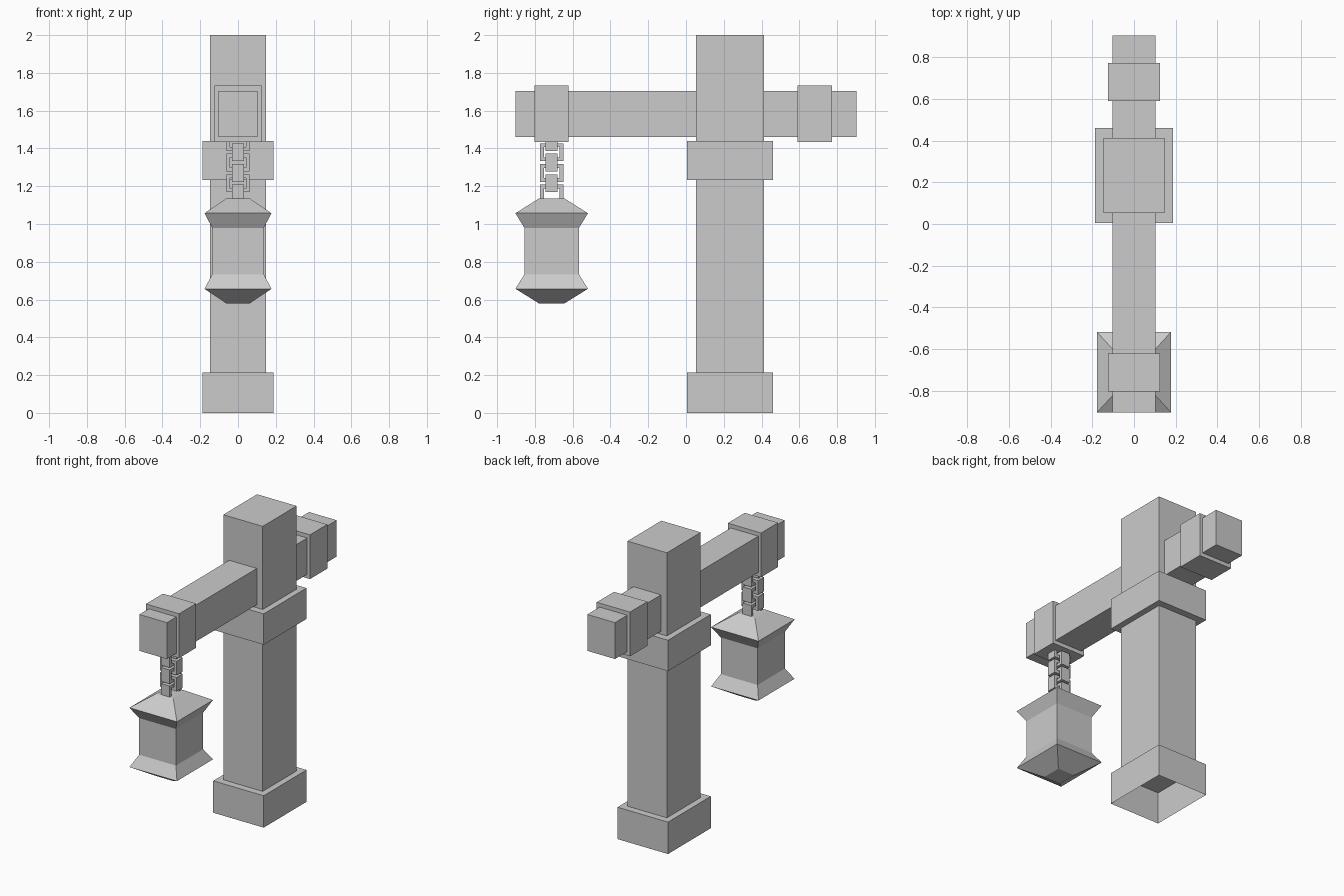
import bpy, bmesh

if "Cube" in bpy.data.objects:
    bpy.data.objects.remove(bpy.data.objects["Cube"])

LANTERN_Y = -0.711
POST_Y = 0.233
CORNERS = [(-1, -1), (1, -1), (1, 1), (-1, 1)]


def finish(name, bm):
    bmesh.ops.recalc_face_normals(bm, faces=bm.faces[:])
    mesh = bpy.data.meshes.new(name)
    bm.to_mesh(mesh)
    bm.free()
    obj = bpy.data.objects.new(name, mesh)
    bpy.context.collection.objects.link(obj)
    return obj


def loft(name, cy, rings, open_bottom=False):
    """Stack rectangular rings (half_x, half_y, z) centred on (0, cy)."""
    bm = bmesh.new()
    loops = [[bm.verts.new((sx * hx, cy + sy * hy, z)) for sx, sy in CORNERS]
             for hx, hy, z in rings]
    for a, b in zip(loops, loops[1:]):
        for i in range(4):
            j = (i + 1) % 4
            bm.faces.new((a[i], a[j], b[j], b[i]))
    bm.faces.new(loops[-1])
    if not open_bottom:
        bm.faces.new(loops[0][::-1])
    return finish(name, bm)


def box(name, hx, y0, y1, z0, z1, open_bottom=False):
    hy = (y1 - y0) / 2
    return loft(name, (y0 + y1) / 2, [(hx, hy, z0), (hx, hy, z1)], open_bottom)


def link(name, z0, z1, across_x, half=0.062, bar=0.02, depth=0.032):
    """Rectangular chain link lying in the xz plane or the yz plane."""
    bm = bmesh.new()
    zc, hz = (z0 + z1) / 2, (z1 - z0) / 2
    loops = []
    for inset, d in ((0, -depth), (0, depth), (bar, depth), (bar, -depth)):
        loop = []
        for su, sv in CORNERS:
            u, z = su * (half - inset), zc + sv * (hz - inset)
            x, y = (u, d) if across_x else (d, u)
            loop.append(bm.verts.new((x, LANTERN_Y + y, z)))
        loops.append(loop)
    for k in range(4):
        a, b = loops[k], loops[(k + 1) % 4]
        for i in range(4):
            j = (i + 1) % 4
            bm.faces.new((a[i], a[j], b[j], b[i]))
    return finish(name, bm)


# Post with hollow foot and collar
box("post_foot", 0.188, 0.005, 0.460, 0.0, 0.215, open_bottom=True)
box("post", 0.147, 0.053, 0.413, 0.215, 2.0, open_bottom=True)
box("post_collar", 0.188, 0.005, 0.460, 1.232, 1.44)

# Cross beam and its two bands
box("cross_beam", 0.103, -0.903, 0.903, 1.46, 1.705)
box("front_band", 0.124, -0.803, -0.622, 1.434, 1.732)
box("rear_band", 0.124, 0.589, 0.773, 1.434, 1.732)

# Chain: alternating links, ends sunk into the band and the lantern
for i in range(6):
    top = 1.481 - 0.0545 * i
    link(f"chain_link_{i + 1}", top - 0.094, top, across_x=(i % 2 == 0))

# Lantern with flared roof and base
loft("lantern", LANTERN_Y, [
    (0.063, 0.068, 0.58), (0.177, 0.192, 0.657), (0.137, 0.145, 0.733),
    (0.137, 0.145, 0.98), (0.177, 0.192, 1.057), (0.063, 0.068, 1.135)])
